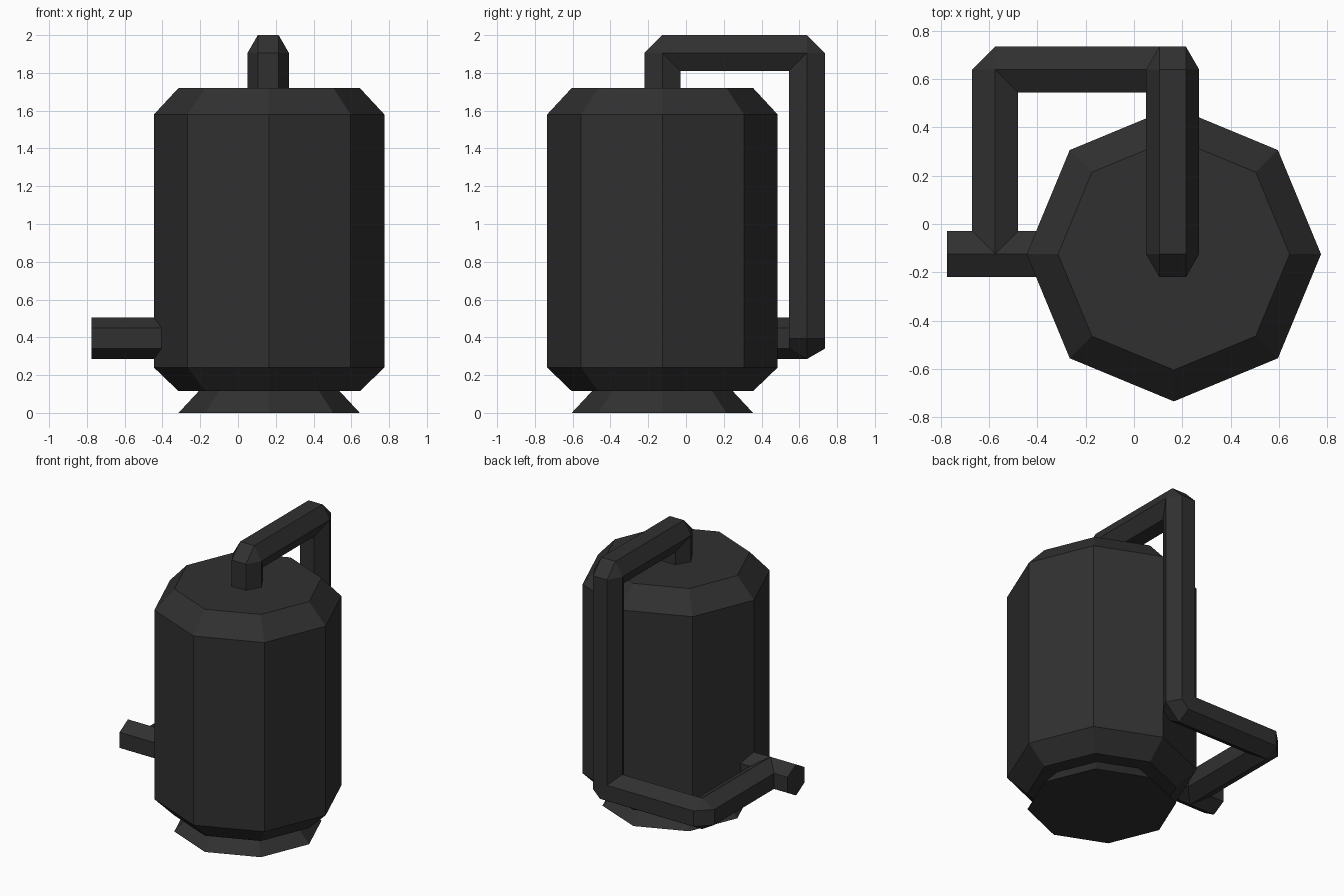
import bpy, bmesh
from math import cos, sin, tau
from mathutils import Vector

cube = bpy.data.objects.get("Cube")
if cube:
    bpy.data.objects.remove(cube, do_unlink=True)

# Single dark grey metal
metal = bpy.data.materials.new("dark_grey_metal")
metal.use_nodes = True
GREY = (0.03, 0.03, 0.03, 1)
metal.diffuse_color = GREY
metal.node_tree.nodes["Principled BSDF"].inputs["Base Color"].default_value = GREY

CX, CY = 0.165, -0.125      # tank axis
PIPE_R = 0.11               # hexagonal pipe radius


def loft(name, rings):
    """Skin a list of equal-length rings and cap both ends."""
    bm = bmesh.new()
    loops = [[bm.verts.new(p) for p in ring] for ring in rings]
    n = len(rings[0])
    for a, b in zip(loops, loops[1:]):
        for i in range(n):
            j = (i + 1) % n
            bm.faces.new((a[i], a[j], b[j], b[i]))
    bm.faces.new(loops[0][::-1])
    bm.faces.new(loops[-1])
    bmesh.ops.remove_doubles(bm, verts=bm.verts, dist=0.0005)
    bmesh.ops.recalc_face_normals(bm, faces=bm.faces)
    mesh = bpy.data.meshes.new(name)
    bm.to_mesh(mesh)
    bm.free()
    mesh.materials.append(metal)
    obj = bpy.data.objects.new(name, mesh)
    bpy.context.collection.objects.link(obj)
    return obj


def turned(name, profile, sides=8):
    """Eight-sided body from (radius, height) pairs around the tank axis."""
    return loft(name, [[Vector((CX + r * cos(tau * i / sides),
                                CY + r * sin(tau * i / sides), z))
                        for i in range(sides)] for r, z in profile])


def pipe(name, path, side):
    """Hexagonal pipe with right-angle bends: mitred inside, chamfered outside.
    side is the direction of a hexagon corner on the first section."""
    pts = [Vector(p) for p in path]
    dirs = [(b - a).normalized() for a, b in zip(pts, pts[1:])]
    u = Vector(side)
    v = dirs[0].cross(u)
    offsets = [PIPE_R * (cos(tau * i / 6) * u + sin(tau * i / 6) * v)
               for i in range(6)]
    rings = [[pts[0] + o for o in offsets]]
    for corner, d_in, d_out in zip(pts[1:], dirs, dirs[1:]):
        before, after, turned_offsets = [], [], []
        for o in offsets:
            inward = o.dot(d_out)
            new = o - inward * d_out - inward * d_in
            mitre = corner + o - inward * d_in
            before.append(mitre if inward > 0 else corner + o)
            after.append(mitre if inward > 0 else corner + new)
            turned_offsets.append(new)
        rings += [before, after]
        offsets = turned_offsets
    rings.append([pts[-1] + o for o in offsets])
    return loft(name, rings)


# Tank body and flared foot
turned("tank", [(0.48, 0.115), (0.61, 0.24), (0.61, 1.58), (0.48, 1.72)])
turned("foot", [(0.48, 0), (0.37, 0.118)])

# Pipe from the lid, over the back, down and round to the side outlet
BACK, LOW, SIDE = 0.64, 0.395, -0.575
pipe("return_pipe", [(CX - 0.005, CY, 1.68), (CX - 0.005, CY, 1.905),
                     (CX - 0.005, BACK, 1.905), (CX - 0.005, BACK, LOW),
                     (SIDE, BACK, LOW), (SIDE, CY, LOW)], (1, 0, 0))

# Straight outlet leaving the tank on its right
pipe("outlet_pipe", [(-0.775, CY, LOW), (-0.2, CY, LOW)], (0, 0, 1))
